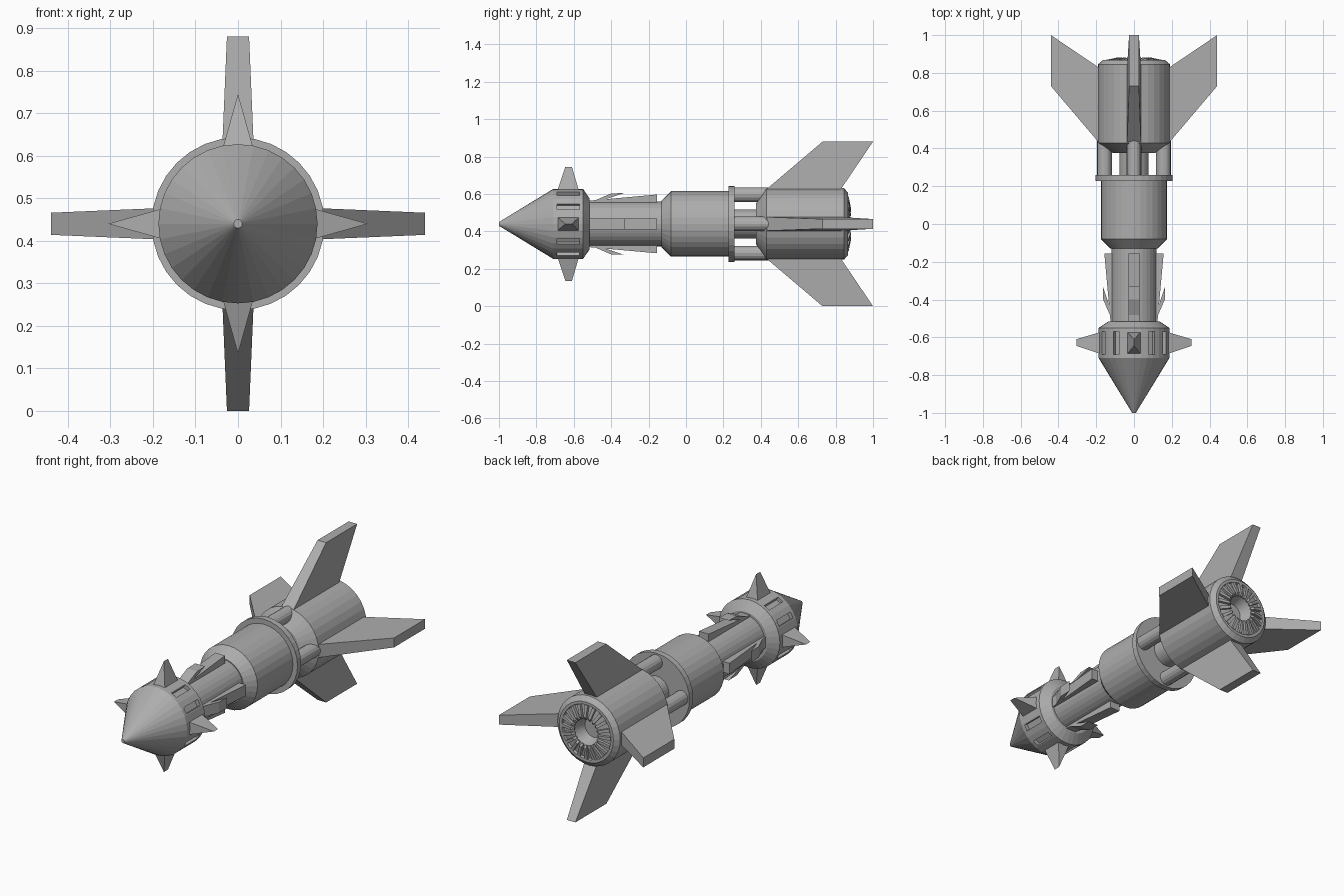
import bpy, bmesh, math

if "Cube" in bpy.data.objects:
    bpy.data.objects.remove(bpy.data.objects["Cube"])

ZC = 0.44      # height of the long axis
SIDES = 32
QUARTERS = [i * math.pi / 2 for i in range(4)]

grey = bpy.data.materials.new("plain_grey")
grey.diffuse_color = (0.42, 0.42, 0.42, 1)
grey.use_nodes = True
grey.node_tree.nodes["Principled BSDF"].inputs["Base Color"].default_value = grey.diffuse_color


def finish(name, bm):
    bmesh.ops.recalc_face_normals(bm, faces=bm.faces)
    mesh = bpy.data.meshes.new(name)
    bm.to_mesh(mesh)
    bm.free()
    mesh.materials.append(grey)
    ob = bpy.data.objects.new(name, mesh)
    bpy.context.collection.objects.link(ob)
    return ob


def place(a, r, t, y):
    """Point at angle a, distance r from the axis, sideways offset t."""
    c, s = math.cos(a), math.sin(a)
    return (r * c - t * s, y, ZC + r * s + t * c)


def lathe(name, profile, n=SIDES):
    """Turn (y, radius) pairs around the long axis and cap both ends."""
    bm = bmesh.new()
    rings = [[bm.verts.new(place(2 * math.pi * i / n, r, 0, y)) for i in range(n)]
             for y, r in profile]
    for a, b in zip(rings, rings[1:]):
        for i in range(n):
            j = (i + 1) % n
            bm.faces.new((a[i], a[j], b[j], b[i]))
    bm.faces.new(rings[0])
    bm.faces.new(rings[-1])
    return finish(name, bm)


def around(name, outline, angles):
    """Convex blocks repeated around the axis; outline = (y, r, half width)."""
    bm = bmesh.new()
    for a in angles:
        part = bmesh.new()
        for y, r, w in outline:
            for t in ((-w, w) if w else (0,)):
                part.verts.new(place(a, r, t, y))
        bmesh.ops.convex_hull(part, input=part.verts[:])
        bmesh.ops.dissolve_limit(part, angle_limit=0.01,
                                 verts=part.verts[:], edges=part.edges[:])
        tmp = bpy.data.meshes.new("tmp")
        part.to_mesh(tmp)
        part.free()
        bm.from_mesh(tmp)
        bpy.data.meshes.remove(tmp)
    return finish(name, bm)


# Nose cone and head band with recessed slots
head = lathe("nose_head", [(-1.0, 0.01), (-0.71, 0.187), (-0.55, 0.187), (-0.515, 0.135)])
slots = [math.radians(d) for d in range(0, 360, 30) if d % 90]
cutter = around("slot_cutter", [(-0.69, 0.165, 0.017), (-0.69, 0.22, 0.017),
                                (-0.57, 0.165, 0.017), (-0.57, 0.22, 0.017)], slots)
cutter.hide_render = True
mod = head.modifiers.new("slots", "BOOLEAN")
mod.operation = "DIFFERENCE"
mod.solver = "EXACT"
mod.object = cutter
bpy.context.view_layer.objects.active = head
bpy.ops.object.modifier_apply(modifier=mod.name)
bpy.data.objects.remove(cutter)

# Four wedge spikes on the head
around("head_spikes", [(-0.69, 0.17, 0.038), (-0.57, 0.17, 0.038),
                       (-0.645, 0.305, 0), (-0.61, 0.305, 0)], QUARTERS)

# Neck with tapered ribs and small swept flaps
lathe("neck", [(-0.53, 0.12), (-0.11, 0.12)])
around("neck_ribs", [(-0.52, 0.10, 0.03), (-0.52, 0.124, 0.03),
                     (-0.155, 0.10, 0.03), (-0.155, 0.157, 0.03)], QUARTERS)
around("neck_flaps", [(-0.495, 0.122, 0.03), (-0.40, 0.163, 0.03),
                      (-0.33, 0.165, 0.03), (-0.43, 0.132, 0.03)], QUARTERS)

# Middle body with its flange
lathe("middle_body", [(-0.13, 0.125), (-0.08, 0.175), (0.235, 0.175)])
lathe("flange", [(0.228, 0.203), (0.26, 0.203)])

# Core and four connecting rods in the gap
lathe("core", [(0.25, 0.078), (0.40, 0.078)])
bm = bmesh.new()
for a in QUARTERS:
    rings = [[bm.verts.new(place(a, 0.156 + 0.039 * math.cos(k * math.pi / 8),
                                 0.039 * math.sin(k * math.pi / 8), y))
              for k in range(16)] for y in (0.25, 0.45)]
    for i in range(16):
        j = (i + 1) % 16
        bm.faces.new((rings[0][i], rings[0][j], rings[1][j], rings[1][i]))
    for ring in rings:
        bm.faces.new(ring)
finish("connecting_rods", bm)

# Tail body with recessed exhaust and radial vanes
lathe("tail_body", [(0.375, 0.11), (0.43, 0.191), (0.845, 0.191), (0.867, 0.165),
                    (0.867, 0.15), (0.855, 0.146), (0.866, 0.085),
                    (0.866, 0.075), (0.80, 0.055)])
around("exhaust_vanes", [(0.85, 0.148, 0.009), (0.869, 0.148, 0.009),
                         (0.882, 0.085, 0.007), (0.872, 0.07, 0.006),
                         (0.85, 0.078, 0.006)],
       [2 * math.pi * i / 20 for i in range(20)])

# Four swept tail fins, thinner at the tip
around("tail_fins", [(0.425, 0.181, 0.037), (0.73, 0.44, 0.026),
                     (1.0, 0.44, 0.026), (0.825, 0.181, 0.037)], QUARTERS)
